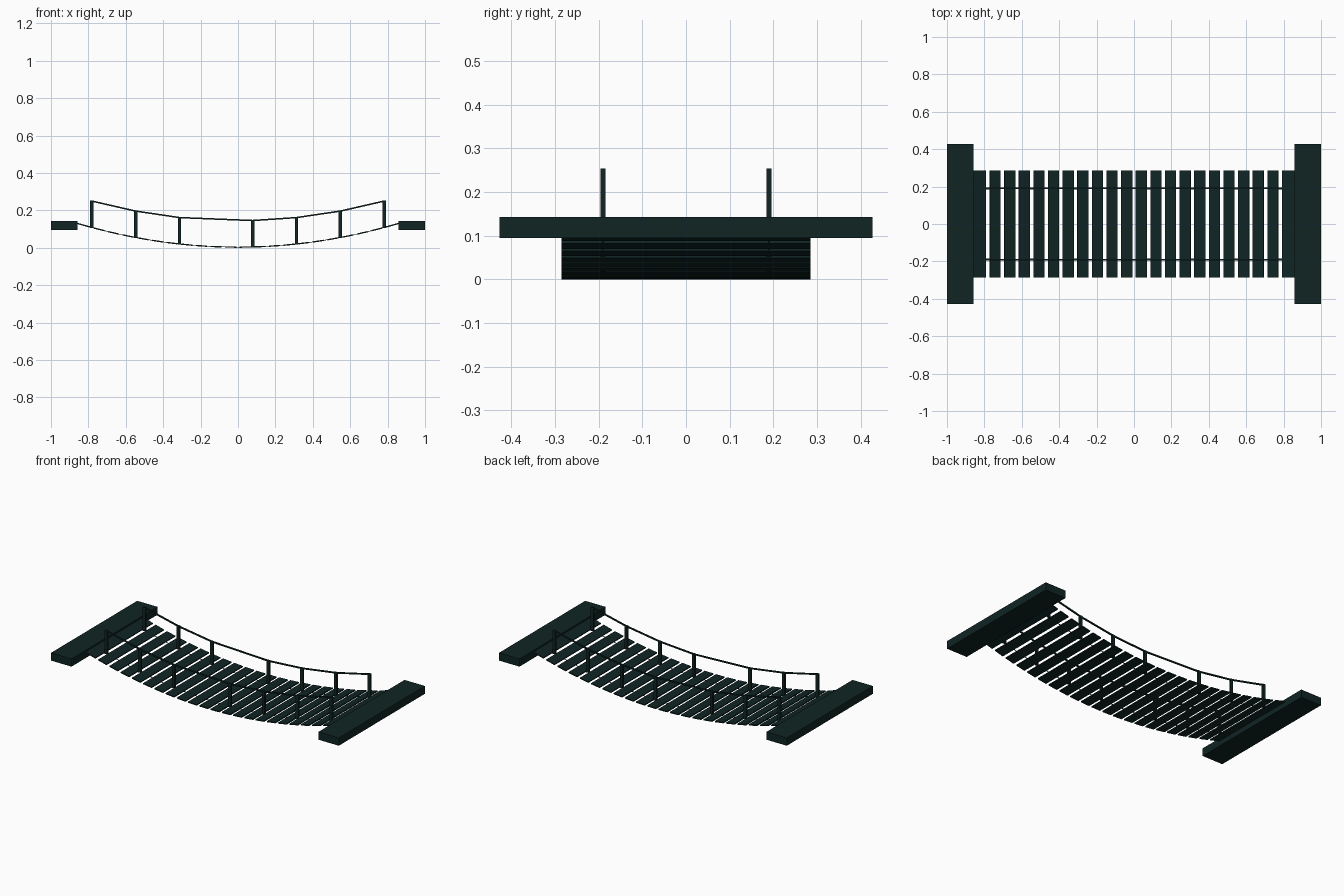
import bpy
import math
from mathutils import Matrix, Vector

if "Cube" in bpy.data.objects:
    bpy.data.objects.remove(bpy.data.objects["Cube"])

mat = bpy.data.materials.new("dark teal wood")
mat.diffuse_color = (0.005, 0.018, 0.0175, 1)
mat.use_nodes = True
mat.node_tree.nodes["Principled BSDF"].inputs["Base Color"].default_value = mat.diffuse_color

PITCH = 0.0782      # spacing of the planks
THICK = 0.007
RAIL_Y = 0.19


def deck(x):
    """Height of the sagging deck's middle at x."""
    return 0.0035 + 0.172 * x * x


def box(name, centre, size, tilt=0.0):
    """Box with its tilt about the y axis."""
    bpy.ops.mesh.primitive_cube_add(size=1)
    ob = bpy.context.object
    ob.name = name
    ob.data.transform(Matrix.Translation(centre) @ Matrix.Rotation(tilt, 4, 'Y')
                      @ Matrix.Diagonal((*size, 1)))
    ob.data.materials.append(mat)
    return ob


def bar(name, x0, z0, x1, z1, y, w):
    """Thin bar between two points in a plane of constant y."""
    length = math.hypot(x1 - x0, z1 - z0)
    box(name, Vector(((x0 + x1) / 2, y, (z0 + z1) / 2)),
        (length + w * 0.4, w, w), -math.atan2(z1 - z0, x1 - x0))


# End beams
for side, s in (("left", -1), ("right", 1)):
    box(side + "_end_beam", (s * 0.929, 0, 0.119), (0.142, 0.855, 0.049))

# Deck planks, each tilted along the sag
for i in range(22):
    x = (i - 10.5) * PITCH
    w = 0.06
    if i in (0, 21):            # end planks reach the beams
        x += math.copysign(0.004, x)
        w = 0.07
    box("plank", (x, 0, deck(x)), (w, 0.57, THICK), -math.atan(0.344 * x))

# Posts standing in the gaps, handrails and thin deck ropes
post_x = [k * PITCH for k in (-10, -7, -4, 1, 4, 7, 10)]
for side, s in (("front", -1), ("back", 1)):
    y = s * RAIL_Y
    for x in post_x:
        z0, z1 = deck(x) - 0.0035, deck(x) + 0.145
        box(side + "_post", (x, y, (z0 + z1) / 2), (0.018, 0.012, z1 - z0))
    for a, b in zip(post_x, post_x[1:]):
        bar(side + "_handrail", a, deck(a) + 0.141, b, deck(b) + 0.141, y, 0.008)
    xs = [(k - 11) * PITCH for k in range(23)]
    for a, b in zip(xs, xs[1:]):
        bar(side + "_deck_rope", a, deck(a), b, deck(b), y, 0.003)
